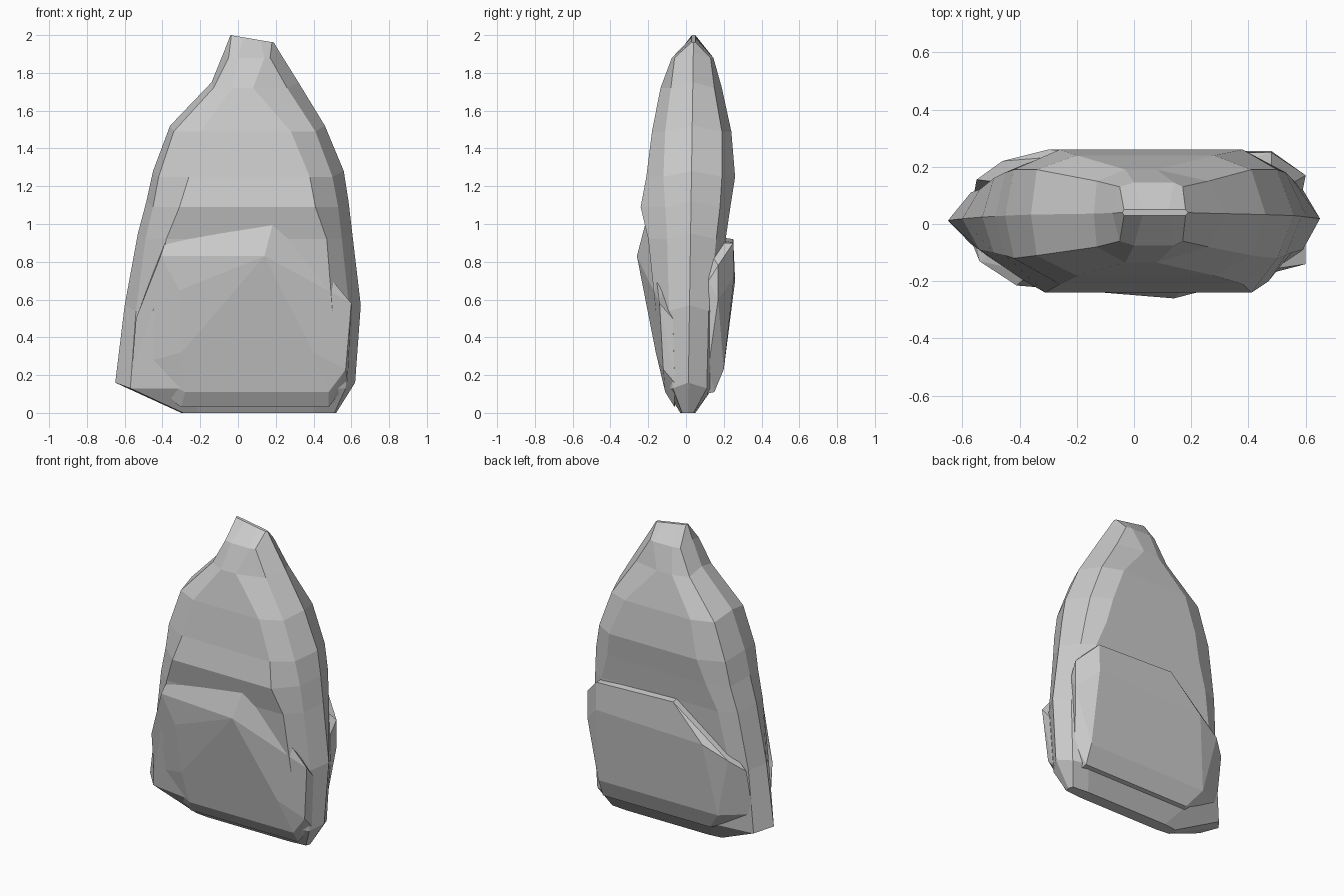
import bpy, bmesh


def add_object(name, bm):
    bmesh.ops.recalc_face_normals(bm, faces=bm.faces[:])
    mesh = bpy.data.meshes.new(name)
    bm.to_mesh(mesh)
    bm.free()
    obj = bpy.data.objects.new(name, mesh)
    bpy.context.collection.objects.link(obj)
    return obj


def hull(name, points):
    bm = bmesh.new()
    for p in points:
        bm.verts.new(p)
    res = bmesh.ops.convex_hull(bm, input=bm.verts[:])
    junk = {g for g in res["geom_interior"] + res["geom_unused"]
            if isinstance(g, bmesh.types.BMVert)}
    bmesh.ops.delete(bm, geom=list(junk), context="VERTS")
    bmesh.ops.dissolve_limit(bm, angle_limit=0.07, verts=bm.verts[:], edges=bm.edges[:])
    return add_object(name, bm)


# Main slab: z, x of rim/chamfer/face on the left, face/chamfer/rim on the right,
# then y of chamfer and face at the front and at the back
rows = [
    (0.00, -.30, -.29, -.20, .40, .51, .52, -.02, -.03, .04, .05),
    (0.16, -.65, -.57, -.30, .47, .57, .62, -.07, -.11, .11, .14),
    (0.57, -.60, -.54, -.45, .50, .59, .65, -.09, -.16, .12, .18),
    (0.95, -.53, -.49, -.38, .47, .55, .605, -.10, -.20, .16, .21),
    (1.12, -.485, -.45, -.31, .41, .53, .585, -.11, -.24, .18, .235),
    (1.28, -.45, -.42, -.26, .38, .50, .56, -.12, -.21, .19, .26),
    (1.52, -.36, -.34, -.20, .28, .41, .46, -.11, -.18, .19, .24),
    (1.75, -.14, -.13, -.03, .08, .26, .32, -.08, -.135, .15, .19),
    (1.91, -.075, -.05, .00, .14, .17, .22, -.06, -.075, .13, .145),
    (2.00, -.04, -.035, .03, .12, .18, .19, .03, .03, .05, .05),
]
bm = bmesh.new()
rings = []
for i, (z, rl, ml, il, ir, mr, rr, mf, nf, mb, nb) in enumerate(rows):
    rim = .01 + .015 * z
    ends = i in (0, len(rows) - 1)
    low = z if ends else z - .03
    ring = [(rl, rim, z), (ml, mf, low), (il, nf, low), (ir, nf, low), (mr, mf, low),
            (rr, rim, z), (mr, mb, low), (ir, nb, low), (il, nb, low), (ml, mb, low)]
    if i == len(rows) - 1:  # the tip slopes down to the right
        ring = [(x, y, z - .17 * (x + .04)) for x, y, z in ring]
    rings.append([bm.verts.new(p) for p in ring])
for a, b in zip(rings, rings[1:]):
    for j in range(10):
        k = (j + 1) % 10
        bm.faces.new((a[j], a[k], b[k], b[j]))
bm.faces.new(rings[0])
bm.faces.new(rings[-1])
add_object("rock_slab", bm)

# Broken layer on the lower front
hull("front_ledge", [
    (-.30, -.06, .03), (.48, -.06, .03), (-.28, -.11, .11), (.48, -.11, .11),
    (-.56, -.08, .25), (.57, -.12, .23), (-.30, -.16, .32), (.40, -.16, .32),
    (-.54, -.13, .50), (.60, -.14, .58), (-.31, -.21, .65), (.28, -.225, .74),
    (.14, -.26, .83), (-.41, -.215, .83), (.20, -.20, 1.06), (-.36, -.17, .98),
    (.60, -.07, .50), (.58, -.06, .16), (-.56, -.04, .20), (-.38, -.05, .85),
    (.20, -.05, .95)])

# Broken layer on the lower back
hull("back_ledge", [
    (-.30, .10, .10), (.50, .10, .10), (-.28, .15, .11), (.50, .15, .11),
    (-.37, .20, .23), (.50, .20, .23), (-.56, .10, .25), (.56, .12, .25),
    (.60, .17, .78), (.60, .17, .60), (.59, .12, .70), (.48, .255, .72),
    (.48, .25, .90), (-.08, .25, .92), (-.30, .26, .70), (-.46, .22, .62),
    (-.55, .155, .55), (.48, .10, .90), (-.08, .10, .94)])
